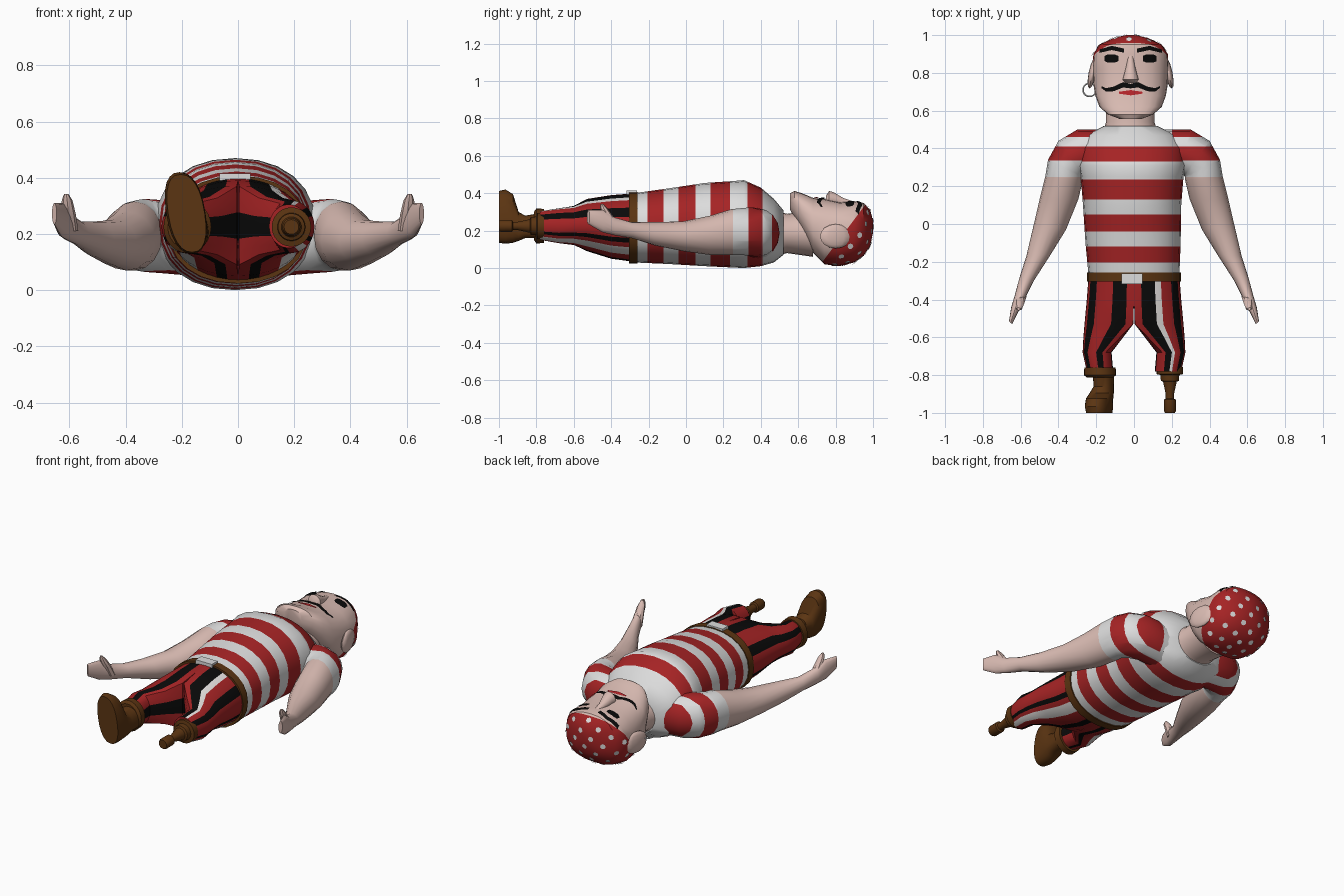
import bpy, bmesh, math
from mathutils import Vector, Matrix
from mathutils.bvhtree import BVHTree

if "Cube" in bpy.data.objects:
    bpy.data.objects.remove(bpy.data.objects["Cube"])


def material(name, rgb):
    m = bpy.data.materials.new(name)
    m.diffuse_color = (*rgb, 1)
    m.use_nodes = True
    m.node_tree.nodes["Principled BSDF"].inputs["Base Color"].default_value = m.diffuse_color
    return m


SKIN = material("skin", (.70, .50, .45))
RED = material("cloth red", (.38, .017, .018))
WHITE = material("cloth white", (.72, .72, .72))
BLACK = material("black", (.003, .003, .003))
BROWN = material("leather brown", (.105, .035, .006))
BRIGHT = material("stripe white", (.95, .92, .9))
LIP = material("lip red", (.5, .02, .025))


def finish(name, bm, mats, rule=None, cuts=()):
    """Cut the mesh along planes, colour its faces by a rule and link it."""
    for co, no in cuts:
        bmesh.ops.bisect_plane(bm, geom=bm.verts[:] + bm.edges[:] + bm.faces[:],
                               plane_co=co, plane_no=no)
    bmesh.ops.recalc_face_normals(bm, faces=bm.faces[:])
    if rule:
        for f in bm.faces:
            f.material_index = rule(f.calc_center_median())
    me = bpy.data.meshes.new(name)
    bm.to_mesh(me)
    bm.free()
    for m in mats:
        me.materials.append(m)
    ob = bpy.data.objects.new(name, me)
    bpy.context.collection.objects.link(ob)
    return ob


def loft(name, rings, mats, rule=None, cuts=(), column=None):
    """Skin a list of point rings and cap both ends."""
    bm = bmesh.new()
    rows = [[bm.verts.new(p) for p in r] for r in rings]
    n = len(rows[0])
    for a, b in zip(rows, rows[1:]):
        for i in range(n):
            f = bm.faces.new((a[i], a[(i + 1) % n], b[(i + 1) % n], b[i]))
            if column:
                f.material_index = column[i]
    bm.faces.new(rows[0])
    bm.faces.new(rows[-1])
    return finish(name, bm, mats, rule, cuts)


def ring(y, cx, hw, lo, hi, e=1.0, shear=0.0, n=24):
    """Rounded cross-section standing across the y axis."""
    pts = []
    for k in range(n):
        c, s = math.cos(math.tau * k / n), math.sin(math.tau * k / n)
        z = (lo + hi) / 2 + (hi - lo) / 2 * math.copysign(abs(s) ** e, s)
        pts.append((cx + hw * math.copysign(abs(c) ** e, c) + shear * (z - .25), y, z))
    return pts


def y_cuts(ys):
    return [((0, y, 0), (0, 1, 0)) for y in ys]


# Striped shirt body
STRIPES = [-.205, -.12, -.04, .05, .13, .235, .33, .41]
loft("shirt", [ring(*s, e=.92) for s in (
    (-.28, 0, .24, .03, .40), (-.1, -.005, .252, .022, .425), (.1, -.01, .26, .01, .455),
    (.25, -.01, .272, .003, .465), (.31, -.01, .285, 0, .47), (.40, -.01, .275, .01, .43),
    (.47, -.015, .24, .03, .37), (.52, -.018, .14, .07, .31))],
    [WHITE, RED], lambda c: sum(c.y > y for y in STRIPES) % 2, y_cuts(STRIPES))

# Belt and buckle
loft("belt", [ring(y, 0, .248, .024, .407, .92) for y in (-.305, -.258)], [BROWN])
bm = bmesh.new()
bmesh.ops.create_cube(bm, size=1, matrix=Matrix.Translation((-.01, -.29, .40))
                      @ Matrix.Diagonal((.11, .055, .03, 1)))
finish("buckle", bm, [WHITE])

# Arms with short striped sleeves: (inner x, y), (outer x, y), z range
ARM = [((.15, .27), (.15, .50), .05, .31), ((.23, .265), (.30, .50), .06, .32),
       ((.265, .255), (.40, .44), .065, .325), ((.27, .25), (.455, .34), .07, .32),
       ((.27, .235), (.47, .25), .07, .315), ((.295, .13), (.50, .13), .07, .28),
       ((.36, -.03), (.53, 0), .09, .25), ((.44, -.16), (.57, -.17), .12, .245),
       ((.53, -.30), (.605, -.28), .16, .245), ((.57, -.38), (.632, -.38), .175, .27),
       ((.605, -.45), (.65, -.44), .19, .31), ((.645, -.53), (.662, -.515), .235, .31)]


def sleeve_rule(c):
    if c.y < .25:
        return 0
    return 2 if .335 < c.y < .41 or (c.y > .46 and abs(c.x) > .2) else 1


for side, s in (("left", -1), ("right", 1)):
    rings = []
    for (ix, iy), (ox, oy), lo, hi in ARM:
        r = []
        for k in range(16):
            c, q = math.cos(math.tau * k / 16), math.sin(math.tau * k / 16)
            t = (1 + c) / 2
            r.append((s * (ix + (ox - ix) * t), iy + (oy - iy) * t,
                      (lo + hi) / 2 + (hi - lo) / 2 * q))
        rings.append(r)
    loft("arm_" + side, rings, [SKIN, WHITE, RED], sleeve_rule,
         y_cuts([.25, .335, .41, .46]) + [((s * .2, 0, 0), (1, 0, 0))])
    # Thumb
    loft("thumb_" + side, [[(s * (x + r * math.cos(a)), y + r * math.sin(a), z)
                            for a in (math.tau * k / 8 for k in range(8))]
                           for x, y, z, r in ((.598, -.38, .21, .03), (.603, -.41, .27, .026),
                                              (.608, -.44, .32, .019), (.611, -.45, .342, .008))],
         [SKIN])

# Trousers: half-oval at the hip blending to an oval at the cuff
# (y, outer x, low z, high z, blend)
LEG = [(-.27, .24, .032, .40, 0), (-.40, .25, .05, .39, 0), (-.53, .262, .09, .37, .03),
       (-.60, .268, .12, .335, .45), (-.68, .272, .132, .32, .9), (-.78, .25, .15, .305, 1)]
PATTERN = [0, 1, 1, 0, 0, 0, 1, 1, 0, 0, 0, 0, 1, 0, 2, 2, 0, 0, 1, 0, 0, 0, 1, 1, 0, 0]
for side, s in (("left", -1), ("right", 1)):
    rings = []
    for y, w, lo, hi, b in LEG:
        cz, rz, r = (lo + hi) / 2, (hi - lo) / 2, []
        for k in range(26):
            if k <= 20:
                a = math.pi * k / 20
                dx, dz = w * math.sin(a), rz * math.cos(a)
                o = math.radians(40) + math.radians(100) * k / 20
                o = math.radians(-30) + math.radians(240) * k / 20
            else:
                dx, dz = 0, rz * (-1 + 2 * (k - 20) / 6)
                o = math.radians(210) + math.radians(120) * (k - 20) / 6
            ex, ez = w - .07 + .07 * math.sin(o), rz * math.cos(o)
            r.append((s * (dx + (ex - dx) * b), y, cz + dz + (ez - dz) * b))
        rings.append(r)
    pattern = PATTERN[:]
    if s > 0:
        pattern[3] = 2
    loft("trouser_leg_" + side, rings, [RED, BLACK, BRIGHT], column=pattern)

# Boot with a turned-down cuff
loft("boot_cuff", [ring(y, -.18, r, .225 - r * 1.1, .225 + r * 1.1) for y, r in
                   ((-.76, .083), (-.80, .085), (-.812, .07))], [BROWN])
loft("boot", [ring(*v, e=.85, shear=-.15) for v in (
    (-.80, -.165, .055, .16, .29), (-.86, -.165, .052, .16, .28), (-.895, -.175, .062, .145, .30),
    (-.925, -.18, .068, .135, .395), (-.965, -.182, .07, .13, .42), (-1, -.18, .065, .135, .412))],
    [BROWN])

# Wooden peg
loft("peg_leg", [ring(y, .19, r, .225 - r, .225 + r) for y, r in (
    (-.758, .07), (-.795, .07), (-.799, .05), (-.83, .048), (-.835, .036), (-.90, .022),
    (-.925, .022), (-.93, .032), (-.99, .032), (-1, .026))], [BROWN])

# Neck
loft("neck", [ring(*v) for v in ((.47, -.02, .15, .06, .31), (.54, -.02, .128, .08, .29),
                                 (.68, -.02, .13, .06, .31))], [SKIN])

# Head with a headscarf split off along a slanted plane
CX = -.018
SCARF_CO, SCARF_NO = Vector((0, .72, .02)), Vector((0, 1, -.75)).normalized()
head = loft("head", [ring(y, CX, w, lo, hi, .8) for y, w, lo, hi in (
    (.557, .06, .31, .40), (.58, .12, .27, .412), (.62, .165, .20, .40), (.68, .187, .08, .375),
    (.74, .197, .02, .37), (.82, .202, .01, .352), (.90, .197, .03, .358), (.95, .165, .065, .348),
    (.985, .09, .12, .31), (1, .025, .19, .25))], [SKIN, RED],
    lambda c: int((c - SCARF_CO).dot(SCARF_NO) > 0), [(SCARF_CO, SCARF_NO)])
tree = BVHTree.FromPolygons([v.co for v in head.data.vertices],
                            [p.vertices[:] for p in head.data.polygons])

# Scarf dots spread evenly over the head
bm = bmesh.new()
centre = Vector((CX, .80, .19))
for i in range(95):
    z = 1 - 2 * (i + .5) / 95
    a, q = i * 2.39996, math.sqrt(1 - z * z)
    d = Vector((q * math.cos(a), q * math.sin(a), z))
    hit, no, _, _ = tree.ray_cast(centre + d, -d)
    if hit and (hit - SCARF_CO).dot(SCARF_NO) > .02:
        no = no if no.dot(d) > 0 else -no
        bmesh.ops.create_circle(bm, cap_ends=True, segments=7, radius=.016,
                                matrix=Matrix.Translation(hit + no * .004)
                                @ no.to_track_quat('Z', 'Y').to_matrix().to_4x4())
bm.normal_update()
me_dots = bpy.data.meshes.new("scarf_dots")
bm.to_mesh(me_dots)
bm.free()
me_dots.materials.append(WHITE)
bpy.context.collection.objects.link(bpy.data.objects.new("scarf_dots", me_dots))


def strip(name, path, mat, steps=4):
    """Thin plate following the face: path of (x, y, half height)."""
    pts = []
    for a, b in zip(path, path[1:]):
        pts += [[p + (q - p) * i / steps for p, q in zip(a, b)] for i in range(steps)]
    pts.append(path[-1])
    bm, rows = bmesh.new(), []
    for x, y, h in pts:
        row = []
        for yy in (y - h, y, y + h):
            hit = tree.ray_cast(Vector((x, yy, 1)), Vector((0, 0, -1)))[0]
            row.append(bm.verts.new((x, yy, (hit.z if hit else .3) + .006)))
        rows.append(row)
    for a, b in zip(rows, rows[1:]):
        for i in (0, 1):
            bm.faces.new((a[i], b[i], b[i + 1], a[i + 1]))
    for f in bm.faces:
        f.normal_update()
        if f.normal.z < 0:
            f.normal_flip()
    me = bpy.data.meshes.new(name)
    bm.to_mesh(me)
    bm.free()
    me.materials.append(mat)
    bpy.context.collection.objects.link(bpy.data.objects.new(name, me))


# Face: brows, eyes, moustache, lips
for side, s in (("left", -1), ("right", 1)):
    strip("brow_" + side, [(CX + s * x, y, h) for x, y, h in
          ((.035, .918, .011), (.10, .932, .011), (.165, .915, .009))], BLACK)
    strip("eye_" + side, [(CX + s * x, .876, h) for x, h in
          ((.065, .014), (.085, .022), (.12, .022), (.137, .014))], BLACK)
    strip("moustache_" + side, [(CX + s * x, y, h) for x, y, h in
          ((0, .73, .012), (.04, .737, .014), (.09, .715, .012), (.13, .71, .009),
           (.155, .725, .005))], BLACK)
strip("lips", [(CX - .062, .695, .005), (CX, .695, .014), (CX + .062, .695, .005)], LIP)

# Nose
loft("nose", [ring(y, CX, w, .33, z, n=12) for y, w, z in (
    (.90, .014, .355), (.84, .022, .375), (.79, .035, .405), (.765, .042, .412),
    (.748, .03, .385))], [SKIN])

# Ears and earring
for side, s in (("left", -1), ("right", 1)):
    bm = bmesh.new()
    bmesh.ops.create_uvsphere(bm, u_segments=12, v_segments=8, radius=1,
                              matrix=Matrix.Translation((CX + s * .202, .80, .17))
                              @ Matrix.Rotation(s * .2, 4, 'Z') @ Matrix.Diagonal((.02, .085, .065, 1)))
    finish("ear_" + side, bm, [SKIN])
bpy.ops.mesh.primitive_torus_add(major_radius=.035, minor_radius=.004, major_segments=20,
                                 minor_segments=6, location=(-.235, .71, .18))
bpy.context.object.name = "earring"
bpy.context.object.data.materials.append(WHITE)

# Smooth shading with crisp edges
for ob in bpy.data.objects:
    ob.select_set(ob.type == 'MESH')
bpy.ops.object.shade_smooth_by_angle(angle=math.radians(35))
